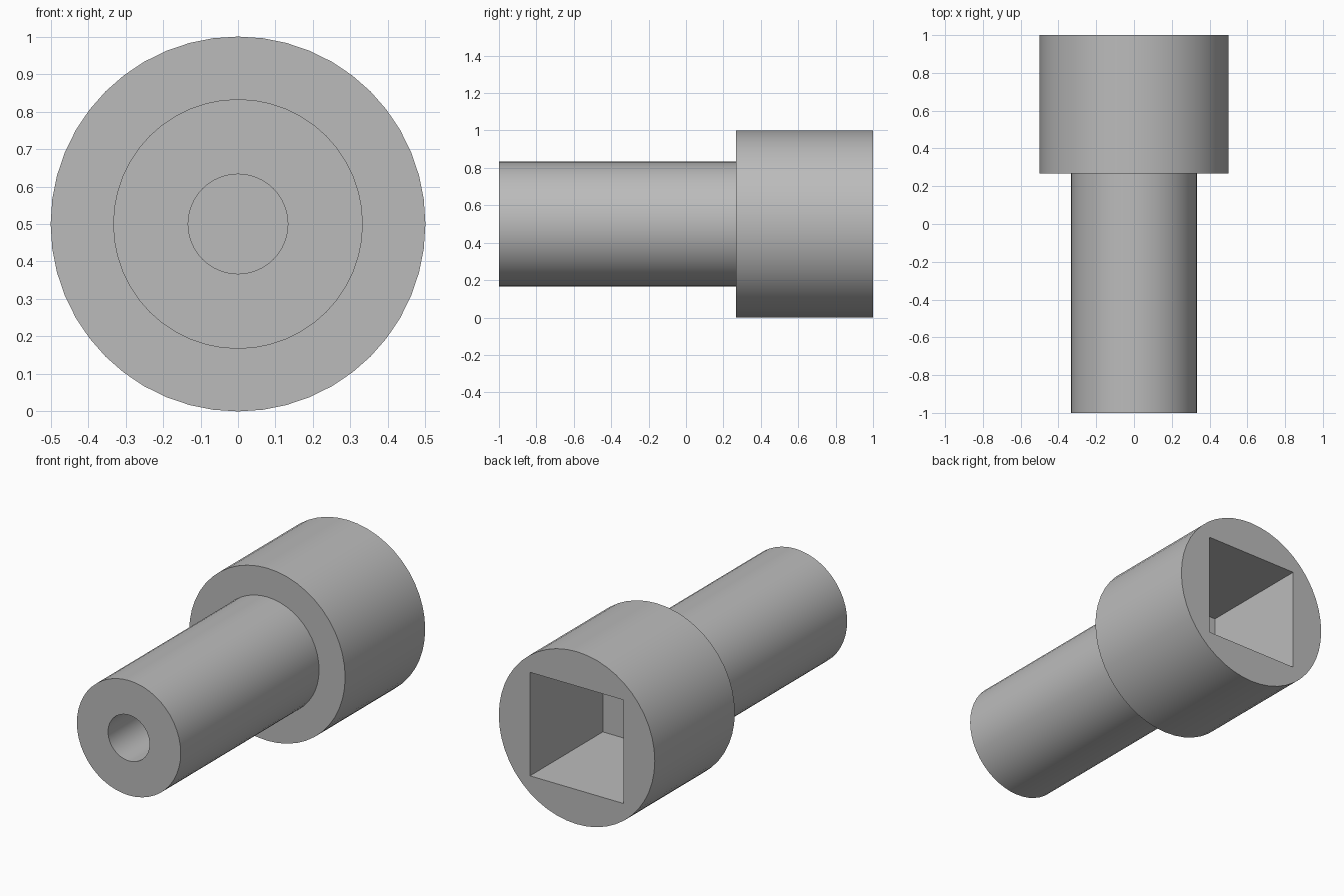
import bpy, bmesh, math
from mathutils import Matrix, Vector

if "Cube" in bpy.data.objects:
    bpy.data.objects.remove(bpy.data.objects["Cube"], do_unlink=True)

SIDES = 48
AXIS_Z = 0.5

# Plain grey material
grey = bpy.data.materials.new("grey")
grey.use_nodes = True
colour = (0.5, 0.5, 0.5, 1)
grey.diffuse_color = colour
grey.node_tree.nodes["Principled BSDF"].inputs["Base Color"].default_value = colour


def make_object(name, bm):
    bmesh.ops.recalc_face_normals(bm, faces=bm.faces)
    mesh = bpy.data.meshes.new(name)
    bm.to_mesh(mesh)
    bm.free()
    mesh.materials.append(grey)
    obj = bpy.data.objects.new(name, mesh)
    bpy.context.collection.objects.link(obj)
    return obj


def lathe(name, profile):
    """Turn (radius, y) points around the long axis."""
    bm = bmesh.new()
    verts = [bm.verts.new((0, y, AXIS_Z + r)) for r, y in profile]
    edges = [bm.edges.new(pair) for pair in zip(verts, verts[1:])]
    bmesh.ops.spin(bm, geom=verts + edges, cent=(0, 0, AXIS_Z), axis=(0, 1, 0),
                   angle=math.tau, steps=SIDES, use_duplicate=False)
    bmesh.ops.remove_doubles(bm, verts=bm.verts, dist=0.0001)
    return make_object(name, bm)


# Stepped body: blind round bore, narrow shank, shoulder, wide head
body = lathe("stepped_socket_body", [
    (0, -0.2), (0.133, -0.2), (0.133, -1), (0.333, -1),
    (0.333, 0.267), (0.5, 0.267), (0.5, 1), (0, 1)])

# Square socket cut into the back of the head
bm = bmesh.new()
bmesh.ops.create_cube(bm, size=1, matrix=Matrix.LocRotScale(
    Vector((0, 0.833, AXIS_Z)), None, Vector((0.6, 1, 0.6))))
cutter = make_object("socket_cutter", bm)
cutter.hide_render = True

cut = body.modifiers.new("square_socket", "BOOLEAN")
cut.operation = "DIFFERENCE"
cut.solver = "EXACT"
cut.object = cutter

bpy.ops.object.select_all(action="DESELECT")
body.select_set(True)
bpy.context.view_layer.objects.active = body
bpy.ops.object.modifier_apply(modifier=cut.name)
bpy.data.objects.remove(cutter, do_unlink=True)

# Smooth round walls, crisp rims
bpy.ops.object.shade_smooth_by_angle(angle=math.radians(30))
